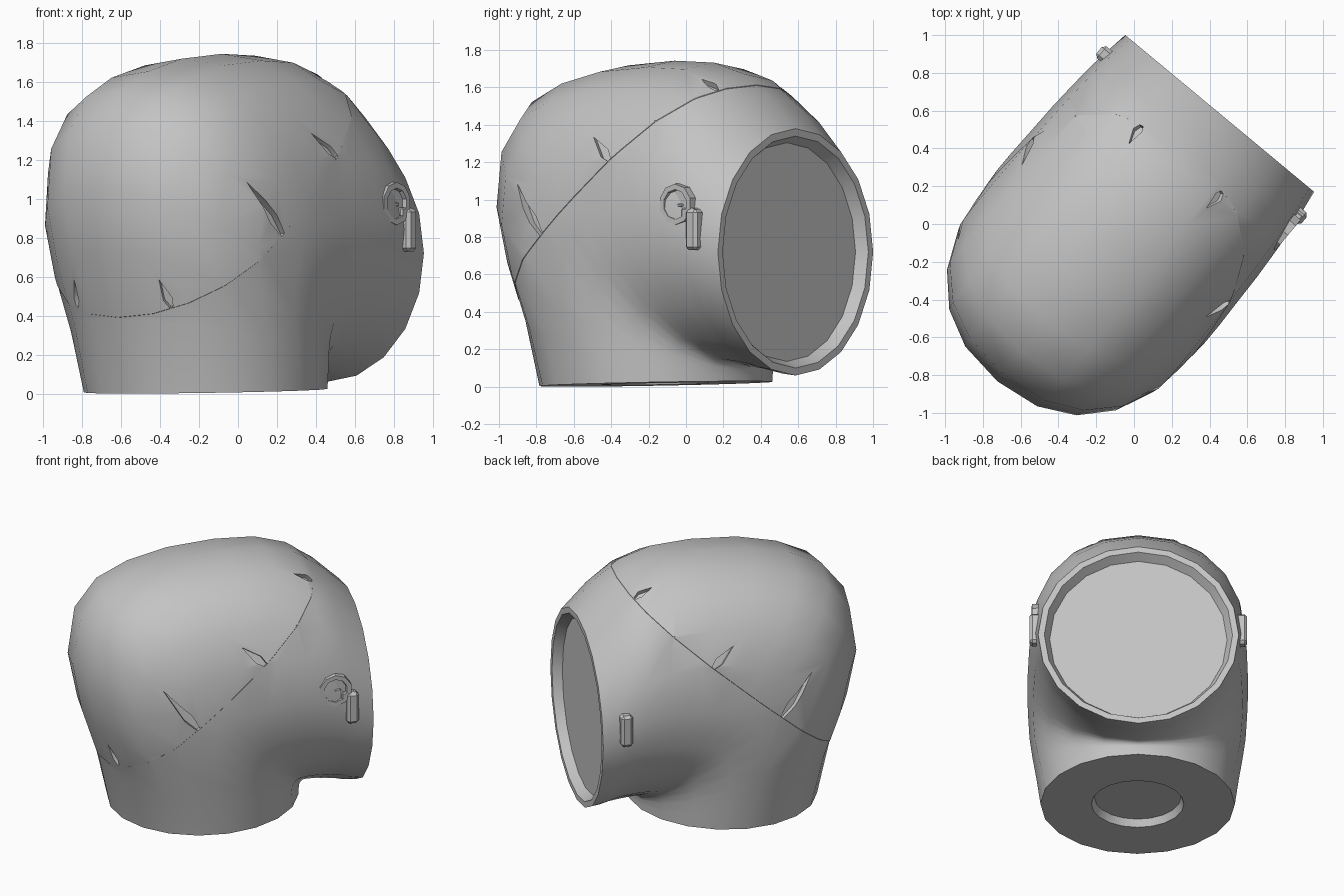
import bpy
import bmesh
from math import cos, sin, pi, radians
from mathutils import Vector, Matrix
from mathutils.bvhtree import BVHTree

cube = bpy.data.objects.get("Cube")
if cube:
    bpy.data.objects.remove(cube, do_unlink=True)

grey = bpy.data.materials.new("plain grey")
grey.use_nodes = True
grey.diffuse_color = (0.55, 0.55, 0.55, 1)
grey.node_tree.nodes["Principled BSDF"].inputs["Base Color"].default_value = (0.55, 0.55, 0.55, 1)

# The whole head is turned so its open face (local +x) looks diagonally back
TURN = Matrix.Translation((-0.019, 0.016, 0)) @ Matrix.Rotation(radians(50.3), 4, "Z")


def finish(name, bm):
    mesh = bpy.data.meshes.new(name)
    bm.to_mesh(mesh)
    bm.free()
    mesh.materials.append(grey)
    obj = bpy.data.objects.new(name, mesh)
    obj.matrix_world = TURN
    bpy.context.collection.objects.link(obj)
    return obj


def smooth(obj, angle):
    bpy.ops.object.select_all(action="DESELECT")
    obj.select_set(True)
    bpy.context.view_layer.objects.active = obj
    bpy.ops.object.shade_smooth_by_angle(angle=radians(angle))


def inset(bm, face, thickness, depth):
    bmesh.ops.inset_individual(bm, faces=[face], thickness=thickness, depth=depth)


def ring_point(outer, throat, width, angle, fullness):
    """Point on an oval whose outer half is squared off by fullness."""
    c, s = cos(angle), sin(angle)
    if c > 0:
        power = 2 / fullness
        c, s = c ** power, abs(s) ** power * (1 if s > 0 else -1)
    return (outer + throat) / 2 + (outer - throat) / 2 * c + Vector((0, width * s, 0))


# Head: rings fanned around the throat, from neck opening to face opening
# outer x, outer z, throat x, throat z, half width
SECTIONS = [
    (-0.85, 0.00, 0.39, 0.03, 0.63),
    (-0.93, 0.38, 0.39, 0.06, 0.655),
    (-1.04, 0.72, 0.395, 0.09, 0.68),
    (-1.10, 1.04, 0.40, 0.10, 0.70),
    (-1.05, 1.36, 0.41, 0.105, 0.71),
    (-0.90, 1.55, 0.42, 0.11, 0.715),
    (-0.69, 1.65, 0.44, 0.108, 0.715),
    (-0.42, 1.715, 0.46, 0.105, 0.71),
    (-0.10, 1.74, 0.50, 0.10, 0.705),
    (0.17, 1.73, 0.55, 0.092, 0.695),
    (0.38, 1.67, 0.60, 0.085, 0.685),
    (0.56, 1.55, 0.65, 0.07, 0.67),
    (0.74, 1.38, 0.74, 0.06, 0.65),
]
SEGMENTS = 20

bm = bmesh.new()
rings = []
for k, (ox, oz, tx, tz, width) in enumerate(SECTIONS):
    outer, throat = Vector((ox, 0, oz)), Vector((tx, 0, tz))
    fullness = 2 + 0.35 * sin(pi * k / (len(SECTIONS) - 1))
    rings.append([bm.verts.new(ring_point(outer, throat, width, 2 * pi * i / SEGMENTS, fullness))
                  for i in range(SEGMENTS)])
for low, high in zip(rings, rings[1:]):
    for i in range(SEGMENTS):
        j = (i + 1) % SEGMENTS
        bm.faces.new((low[i], low[j], high[j], high[i]))
neck_cap = bm.faces.new(rings[0])
face_cap = bm.faces.new(rings[-1])
bmesh.ops.recalc_face_normals(bm, faces=bm.faces[:])

# Recessed face opening and neck socket
inset(bm, face_cap, 0.04, 0)
inset(bm, face_cap, 0.035, -0.06)
inset(bm, neck_cap, 0.33, 0)
inset(bm, neck_cap, 0.02, -0.05)

# Slanted seam: the cap above it stands slightly proud
seam_point = Vector((-0.45, 0, 0.81))
seam_normal = Vector((-0.87, 0, 1)).normalized()
bmesh.ops.bisect_plane(bm, geom=bm.verts[:] + bm.edges[:] + bm.faces[:], dist=0.005,
                       plane_co=seam_point, plane_no=seam_normal)
upper = [f for f in bm.faces if (f.calc_center_median() - seam_point).dot(seam_normal) > 0.003]
bmesh.ops.inset_region(bm, faces=upper, thickness=0.002, depth=0.003, use_even_offset=True)
surface = BVHTree.FromBMesh(bm)
head = finish("head_shell", bm)

# Kite-shaped vent slits along the seam, mirrored: tip, wide end, width
VENTS = [
    ((-0.67, 0.64, 1.09), (-0.45, 0.68, 0.82), 0.06),
    ((-0.14, 0.67, 1.35), (0.015, 0.71, 1.21), 0.055),
    ((0.31, 0.27, 1.65), (0.43, 0.28, 1.59), 0.05),
    ((-0.985, 0.30, 0.57), (-0.92, 0.33, 0.43), 0.05),
]
bm = bmesh.new()
for tip, end, width in VENTS:
    for side in (-1, 1):
        a, b = [surface.find_nearest(Vector((p[0], p[1] * side, p[2])))[0] for p in (tip, end)]
        middle, normal = surface.find_nearest((a + b) / 2)[:2]
        along = b - a
        across = normal.cross(along).normalized() * width / 2
        kite = [a, a + along * 0.7 + across, b + across * 0.4, b - across * 0.4, a + along * 0.7 - across]
        face = bm.faces.new([bm.verts.new(p - normal * 0.025) for p in kite])
        grown = bmesh.ops.extrude_face_region(bm, geom=[face])["geom"]
        top = [v for v in grown if isinstance(v, bmesh.types.BMVert)]
        bmesh.ops.translate(bm, verts=top, vec=normal * 0.1)
bmesh.ops.recalc_face_normals(bm, faces=bm.faces[:])
cutter = finish("vent_cutter", bm)
cutter.hide_render = True

cut = head.modifiers.new("vents", "BOOLEAN")
cut.operation = "DIFFERENCE"
cut.solver = "EXACT"
cut.object = cutter
bpy.context.view_layer.objects.active = head
bpy.ops.object.modifier_apply(modifier=cut.name)
bpy.data.objects.remove(cutter, do_unlink=True)
smooth(head, 45)


# Ear fittings
def block(name, x, y, z, size, bevel):
    bm = bmesh.new()
    bmesh.ops.create_cube(bm, size=1)
    bmesh.ops.scale(bm, verts=bm.verts, vec=size)
    bmesh.ops.bevel(bm, geom=bm.edges[:], offset=bevel, segments=1, affect="EDGES")
    bmesh.ops.translate(bm, verts=bm.verts, vec=(x, y, z))
    return finish(name, bm)


block("left_ear_bar", 0.59, -0.655, 0.84, (0.08, 0.10, 0.22), 0.018)
block("right_ear_bar", 0.59, 0.655, 0.84, (0.08, 0.10, 0.22), 0.018)
block("left_ear_link", 0.56, -0.655, 0.93, (0.09, 0.07, 0.05), 0.008)
block("left_ear_slot", 0.475, -0.66, 0.97, (0.08, 0.03, 0.02), 0.006)

bm = bmesh.new()
bmesh.ops.create_cone(bm, cap_ends=True, segments=10, radius1=0.115, radius2=0.11, depth=0.09,
                      matrix=Matrix.Translation((0.475, -0.645, 0.975)) @ Matrix.Rotation(pi / 2, 4, "X"))
front = min(bm.faces, key=lambda f: f.calc_center_median().y)
inset(bm, front, 0.03, 0)
inset(bm, front, 0.004, -0.022)
finish("left_ear_ring", bm)
